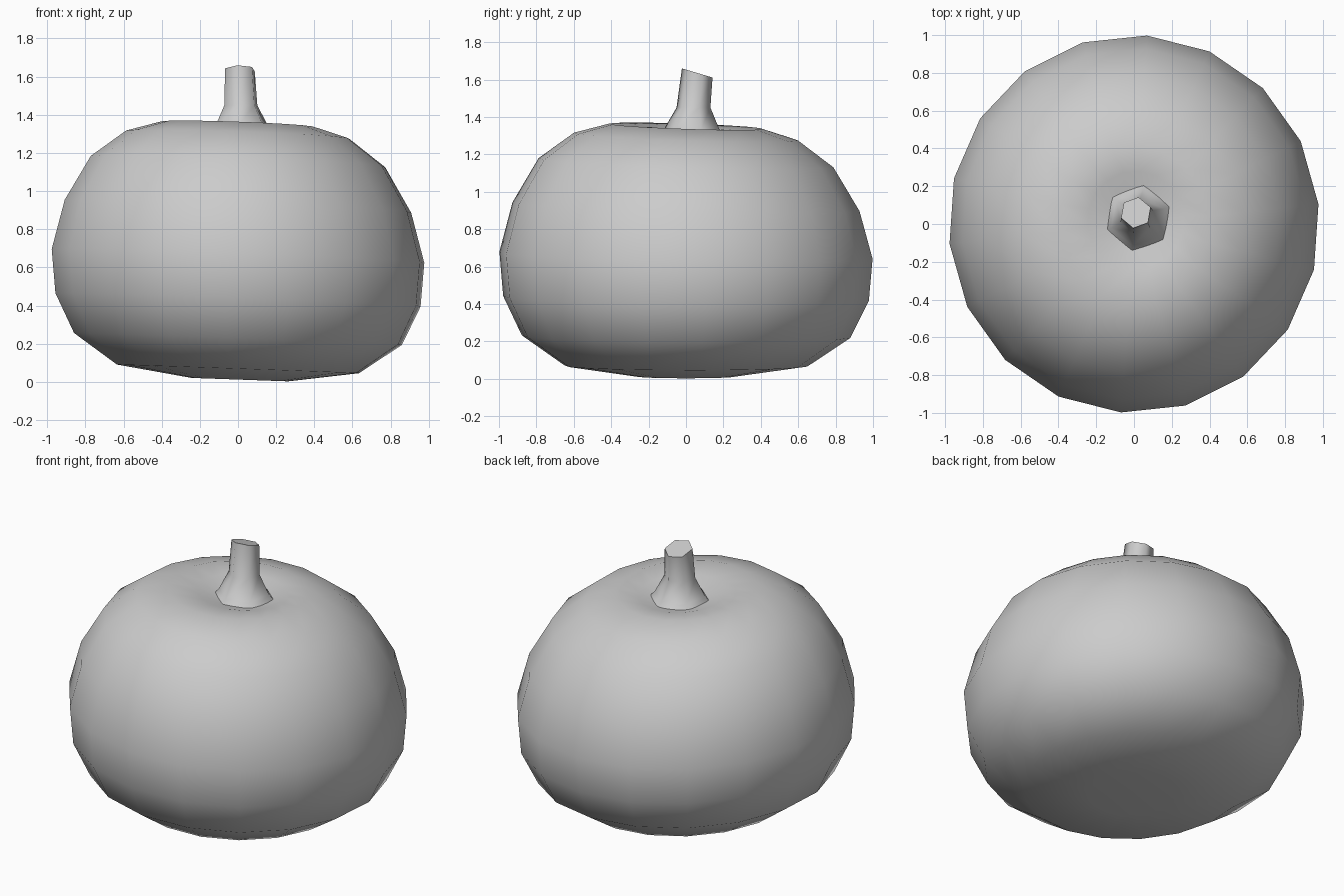
import bpy, bmesh
from math import cos, sin, radians, tau

if "Cube" in bpy.data.objects:
    bpy.data.objects.remove(bpy.data.objects["Cube"])


def loft(name, rings, sides, phase, warp, cap_low, cap_high, angle):
    """Skin rings of (cx, cy, z, radius); caps are a centre point height or None for a flat face."""
    bm = bmesh.new()
    loops = []
    for cx, cy, z, r in rings:
        loops.append([bm.verts.new(warp(cx + r * cos(phase + tau * i / sides),
                                        cy + r * sin(phase + tau * i / sides), z))
                      for i in range(sides)])
    for low, high in zip(loops, loops[1:]):
        for i in range(sides):
            j = (i + 1) % sides
            bm.faces.new((low[i], low[j], high[j], high[i]))
    for loop, ring, height in ((loops[0], rings[0], cap_low), (loops[-1], rings[-1], cap_high)):
        if height is None:
            bm.faces.new(loop)
        else:
            tip = bm.verts.new(warp(ring[0], ring[1], height))
            for i in range(sides):
                bm.faces.new((loop[i], loop[(i + 1) % sides], tip))
    bmesh.ops.recalc_face_normals(bm, faces=bm.faces)
    mesh = bpy.data.meshes.new(name)
    bm.to_mesh(mesh)
    bm.free()
    obj = bpy.data.objects.new(name, mesh)
    bpy.context.collection.objects.link(obj)
    bpy.ops.object.select_all(action='DESELECT')
    obj.select_set(True)
    bpy.context.view_layer.objects.active = obj
    bpy.ops.object.shade_smooth_by_angle(angle=radians(angle))
    return obj


# Squat body, leaning slightly down to the right and back, dimpled at top and bottom
profile = [(.26, .012), (.65, .068), (.88, .225), (.98, .43), (1.0, .66),
           (.93, .92), (.79, 1.155), (.60, 1.295), (.41, 1.35), (.26, 1.335), (.16, 1.305)]
body = loft("pumpkin_body", [(0.01 * (r < .3), 0.02 * (z > 1.3 and r < .3), z, r) for r, z in profile],
            18, radians(6), lambda x, y, z: (x * .982, y, z - .035 * x - .025 * y * z),
            .03, 1.29, 80)

# Six-sided stem with flared foot and slanted top
stem = loft("stem", [(.02, .03, 1.29, .19), (.02, .03, 1.335, .15), (.015, .04, 1.45, .092),
                     (.01, .06, 1.635, .083)],
            6, radians(20),
            lambda x, y, z: (x, y, z - (.3 * (y - .06) if z > 1.5 else 0)), None, None, 62)
